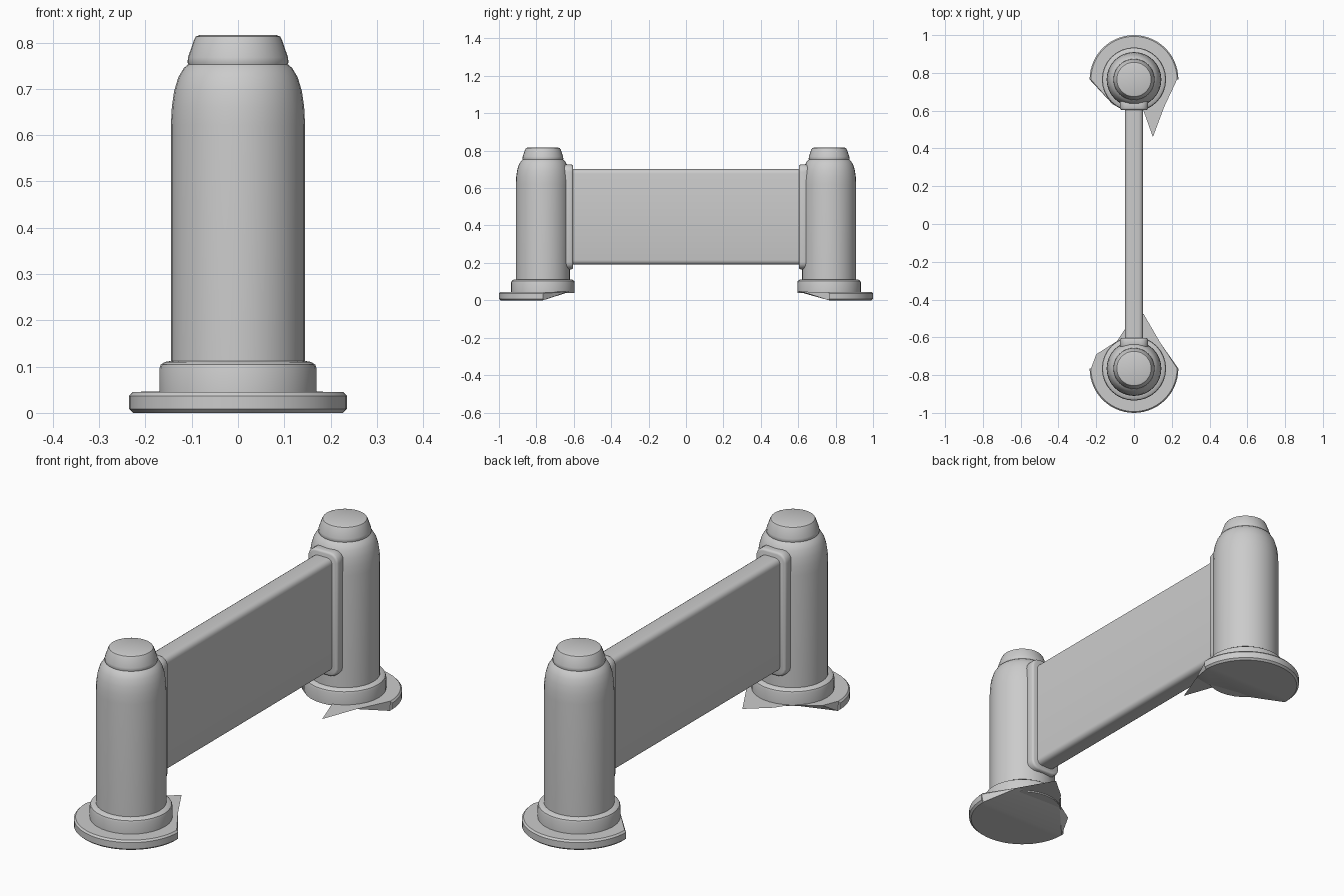
import bpy, bmesh, math

if "Cube" in bpy.data.objects:
    bpy.data.objects.remove(bpy.data.objects["Cube"])

grey = bpy.data.materials.new("light_grey")
grey.diffuse_color = (0.6, 0.6, 0.6, 1)
grey.use_nodes = True
grey.node_tree.nodes["Principled BSDF"].inputs["Base Color"].default_value = grey.diffuse_color
POST_Y = 0.765


def finish(bm, name, angle=35):
    bmesh.ops.recalc_face_normals(bm, faces=bm.faces)
    me = bpy.data.meshes.new(name)
    bm.to_mesh(me)
    bm.free()
    ob = bpy.data.objects.new(name, me)
    me.materials.append(grey)
    bpy.context.collection.objects.link(ob)
    bpy.ops.object.select_all(action='DESELECT')
    ob.select_set(True)
    bpy.context.view_layer.objects.active = ob
    bpy.ops.object.shade_smooth_by_angle(angle=math.radians(angle))
    return ob


def lathe(name, profile, y, sides=32):
    """Closed turned solid from (radius, height) points."""
    bm = bmesh.new()
    rings = [[bm.verts.new((r * math.cos(2 * math.pi * i / sides),
                            y + r * math.sin(2 * math.pi * i / sides), z))
              for i in range(sides)] for r, z in profile]
    for a, b in zip(rings, rings[1:]):
        for i in range(sides):
            j = (i + 1) % sides
            bm.faces.new((a[i], a[j], b[j], b[i]))
    bm.faces.new(rings[0])
    bm.faces.new(rings[-1])
    return finish(bm, name)


def rounded_box(name, size, centre, axis_bevel, end_bevel=0.0):
    """Box along y with rounded long edges and optional softened ends."""
    bm = bmesh.new()
    bmesh.ops.create_cube(bm, size=1)
    for v in bm.verts:
        v.co = [c * s + o for c, s, o in zip(v.co, size, centre)]
    long_edges = [e for e in bm.edges
                  if abs(e.verts[0].co.y - e.verts[1].co.y) > 1e-4]
    bmesh.ops.bevel(bm, geom=long_edges, offset=axis_bevel, segments=4,
                    profile=0.5, affect='EDGES')
    if end_bevel:
        ends = [f for f in bm.faces if abs(f.normal.y) > 0.9]
        edges = list({e for f in ends for e in f.edges})
        bmesh.ops.bevel(bm, geom=edges, offset=end_bevel, segments=2,
                        profile=0.5, affect='EDGES')
    return finish(bm, name, 50)


def base_plate(name, side, inner, n=28):
    """Half-round foot whose inner half tapers up into a thin pointed sheet."""
    bm = bmesh.new()
    rings = []
    for r, z in ((0.226, 0), (0.235, 0.008), (0.235, 0.037), (0.228, 0.045)):
        rings.append([bm.verts.new((r * math.cos(math.pi * i / n),
                                    side * (POST_Y + r * math.sin(math.pi * i / n)), z))
                      for i in range(n + 1)])
    for a, b in zip(rings, rings[1:]):
        for i in range(n):
            bm.faces.new((a[i], a[i + 1], b[i + 1], b[i]))
    tip = [bm.verts.new((x, side * y, 0.046)) for x, y in inner]
    bm.faces.new(rings[0])
    bm.faces.new(rings[-1] + tip[::-1])
    bm.faces.new([rings[0][0], rings[0][-1]] + tip[::-1])
    bm.faces.new([r[0] for r in rings] + [tip[0]])
    bm.faces.new([r[-1] for r in rings] + [tip[-1]])
    bmesh.ops.triangulate(bm, faces=[f for f in bm.faces if len(f.verts) > 4])
    return finish(bm, name, 25)


# Turned profiles shared by both posts
body = [(0.145, 0.09), (0.145, 0.62), (0.143, 0.66), (0.138, 0.695),
        (0.129, 0.725), (0.117, 0.745), (0.105, 0.755)]
cap = [(0.104, 0.745), (0.109, 0.757), (0.108, 0.768), (0.095, 0.806),
       (0.091, 0.813), (0.083, 0.816)]
collar = [(0.17, 0.04), (0.17, 0.095), (0.167, 0.104), (0.158, 0.11), (0.14, 0.113)]

# Inner outline of each foot, right to left, as (x, distance from centre)
tips = {
    "front": [(0.14, 0.63), (0.05, 0.475), (-0.05, 0.56), (-0.09, 0.62), (-0.2, 0.69)],
    "back": [(0.16, 0.62), (0.10, 0.46), (0.05, 0.60), (-0.11, 0.63)],
}

for label, side in (("front", -1), ("back", 1)):
    y = side * POST_Y
    lathe(label + "_post", body, y)
    lathe(label + "_cap", cap, y)
    lathe(label + "_collar", collar, y)
    base_plate(label + "_foot", side, tips[label])
    # Stepped bracket joining the panel to the post
    rounded_box(label + "_bracket", (0.15, 0.05, 0.56), (0, side * 0.629, 0.446), 0.04, 0.009)
    rounded_box(label + "_bracket_root", (0.13, 0.08, 0.53), (0, side * 0.675, 0.446), 0.035)

# Long panel between the posts
rounded_box("panel", (0.096, 1.24, 0.51), (0, 0, 0.446), 0.024)
